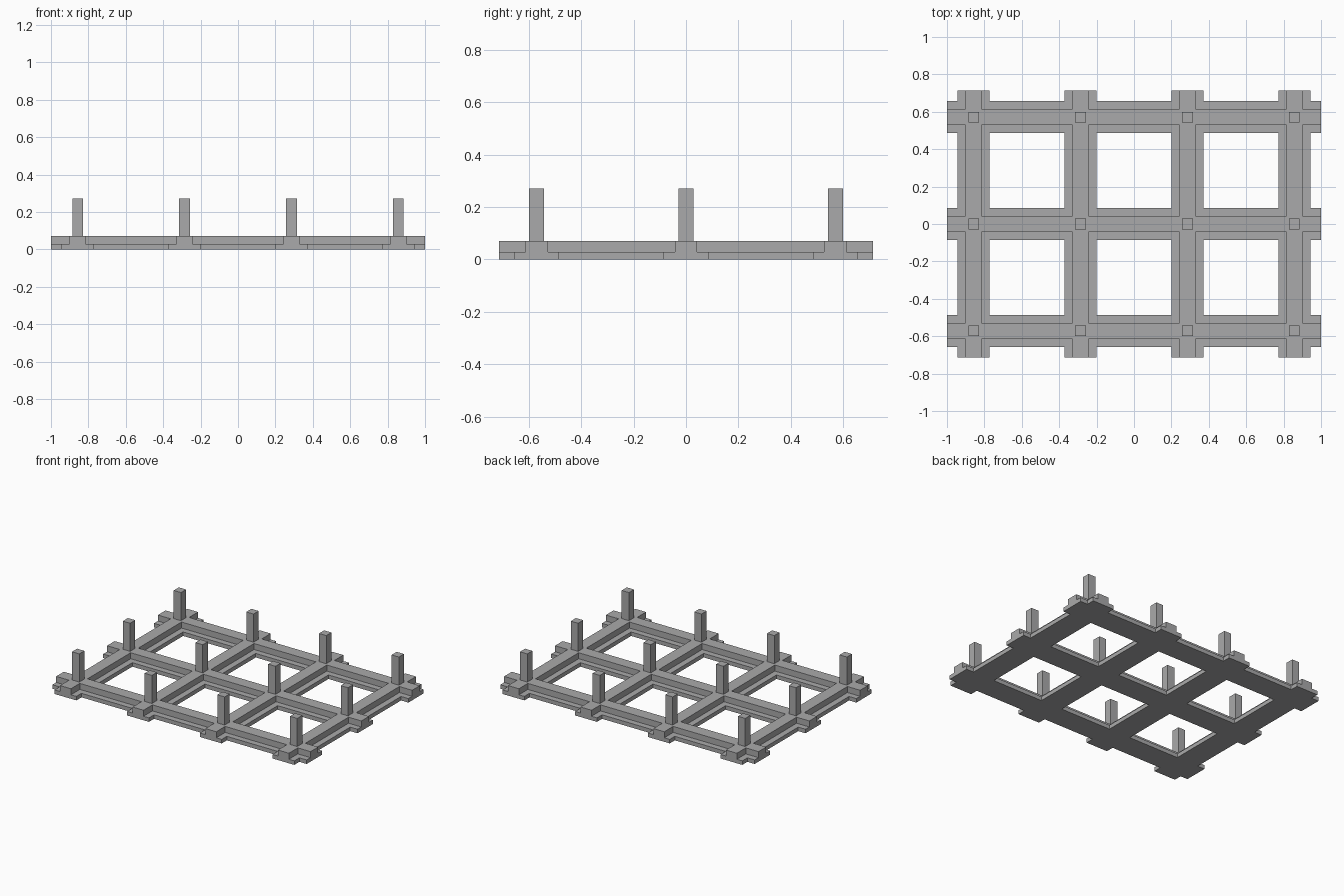
import bpy, bmesh

if "Cube" in bpy.data.objects:
    bpy.data.objects.remove(bpy.data.objects["Cube"])

COLS = [-0.857, -0.286, 0.286, 0.857]   # post positions along x
ROWS = [-0.571, 0.0, 0.571]             # post positions along y
END_X, END_Y = 1.0, 0.714
FOOT, RIB, POST = 0.0857, 0.0429, 0.0286   # half widths
Z_FOOT, Z_RIB, Z_POST = 0.0286, 0.0714, 0.2714

concrete = bpy.data.materials.new("concrete_grey")
concrete.diffuse_color = (0.4, 0.4, 0.405, 1)
concrete.use_nodes = True
concrete.node_tree.nodes["Principled BSDF"].inputs["Base Color"].default_value = concrete.diffuse_color


def finish(bm, name):
    bmesh.ops.remove_doubles(bm, verts=bm.verts, dist=1e-5)
    bmesh.ops.recalc_face_normals(bm, faces=bm.faces)
    mesh = bpy.data.meshes.new(name)
    bm.to_mesh(mesh)
    bm.free()
    mesh.materials.append(concrete)
    ob = bpy.data.objects.new(name, mesh)
    bpy.context.collection.objects.link(ob)
    return ob


# Foundation: crossing strip footings with a narrower rib on top, one clean shell
def cuts(centres, end):
    return sorted([-end, end] + [c + s * w for c in centres
                                 for s in (-1, 1) for w in (FOOT, RIB)])


xs, ys = cuts(COLS, END_X), cuts(ROWS, END_Y)


def height(i, j):
    if not (0 <= i < len(xs) - 1 and 0 <= j < len(ys) - 1):
        return 0.0
    x, y = (xs[i] + xs[i + 1]) / 2, (ys[j] + ys[j + 1]) / 2
    d = min(min(abs(x - c) for c in COLS), min(abs(y - c) for c in ROWS))
    return Z_RIB if d < RIB else Z_FOOT if d < FOOT else 0.0


bm = bmesh.new()


def quad(*pts):
    bm.faces.new([bm.verts.new(p) for p in pts])


LEVELS = [0.0, Z_FOOT, Z_RIB]
for i in range(len(xs) - 1):
    for j in range(len(ys) - 1):
        h = height(i, j)
        if h == 0:
            continue
        x0, x1, y0, y1 = xs[i], xs[i + 1], ys[j], ys[j + 1]
        for z in (0.0, h):
            quad((x0, y0, z), (x1, y0, z), (x1, y1, z), (x0, y1, z))
        # side walls wherever the neighbour is lower
        for di, dj, a, b in ((-1, 0, (x0, y0), (x0, y1)), (1, 0, (x1, y0), (x1, y1)),
                             (0, -1, (x0, y0), (x1, y0)), (0, 1, (x0, y1), (x1, y1))):
            n = height(i + di, j + dj)
            for lo, hi in zip(LEVELS, LEVELS[1:]):
                if n <= lo and hi <= h:
                    quad((*a, lo), (*b, lo), (*b, hi), (*a, hi))
finish(bm, "strip_foundation")

# Square posts at every crossing
for x in COLS:
    for y in ROWS:
        bm = bmesh.new()
        bmesh.ops.create_cube(bm, size=1)
        bmesh.ops.scale(bm, vec=(2 * POST, 2 * POST, Z_POST - Z_RIB), verts=bm.verts)
        post = finish(bm, "post")
        post.location = (x, y, (Z_POST + Z_RIB) / 2)
